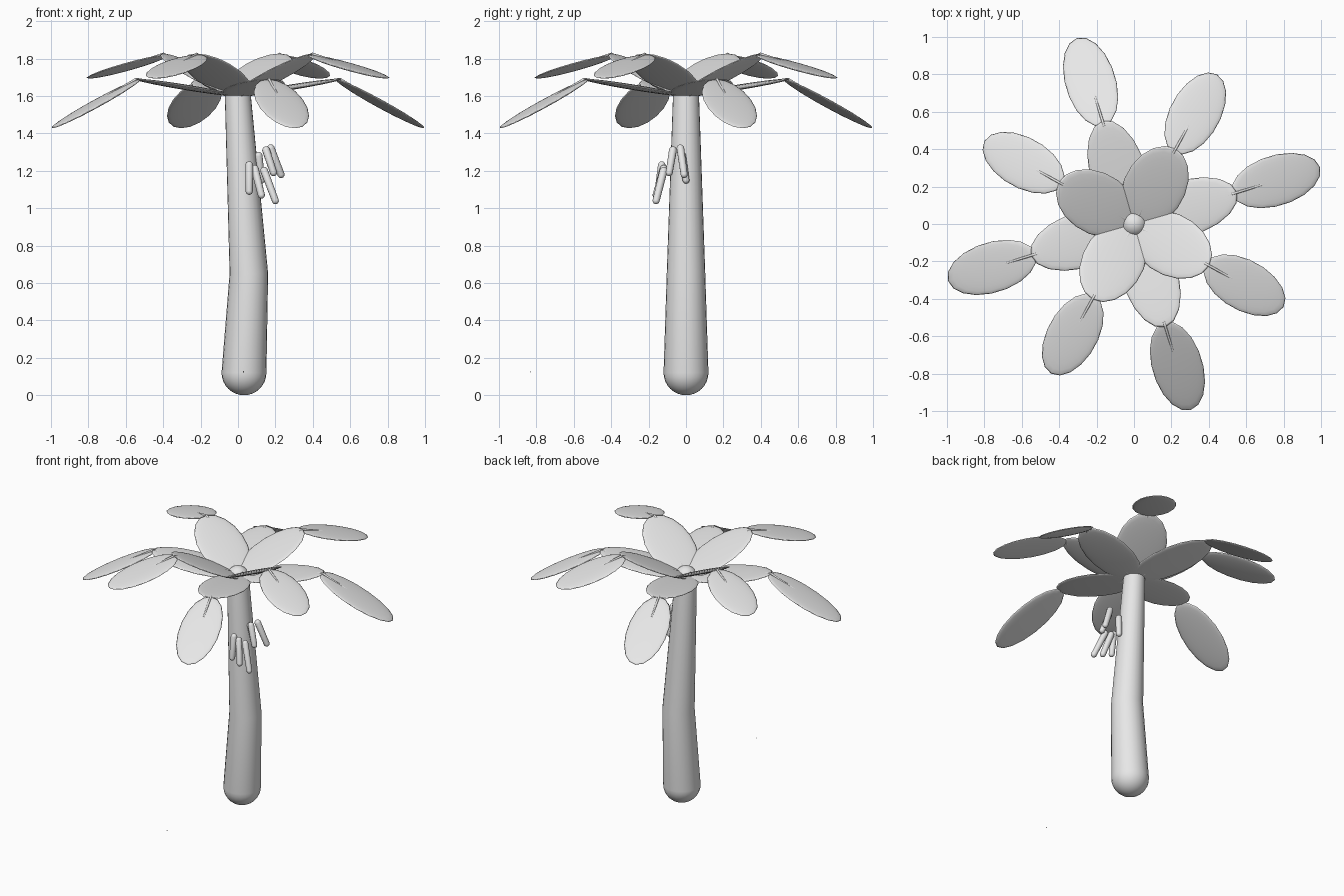
import bpy
import bmesh
import math
from mathutils import Vector, Matrix

cube = bpy.data.objects.get("Cube")
if cube:
    bpy.data.objects.remove(cube, do_unlink=True)

grey = bpy.data.materials.new("pale_grey")
grey.use_nodes = True
grey.diffuse_color = (0.8, 0.8, 0.8, 1)
grey.node_tree.nodes["Principled BSDF"].inputs["Base Color"].default_value = grey.diffuse_color


def finish(name, bm):
    """Turn a bmesh into a smooth shaded object."""
    bmesh.ops.recalc_face_normals(bm, faces=bm.faces)
    mesh = bpy.data.meshes.new(name)
    bm.to_mesh(mesh)
    bm.free()
    mesh.materials.append(grey)
    for poly in mesh.polygons:
        poly.use_smooth = True
    obj = bpy.data.objects.new(name, mesh)
    bpy.context.collection.objects.link(obj)
    return obj


def frame(direction):
    """Rotation taking local z along a direction."""
    return Vector(direction).to_track_quat('Z', 'Y').to_matrix().to_4x4()


def loft(name, stations, sides):
    """Closed tube through rings given as (centre, radius, rotation)."""
    bm = bmesh.new()
    rings = []
    for centre, radius, rot in stations:
        rings.append([bm.verts.new(centre + rot @ Vector(
            (radius * math.cos(a), radius * math.sin(a), 0)))
            for a in (math.tau * i / sides for i in range(sides))])
    for low, high in zip(rings, rings[1:]):
        for i in range(sides):
            j = (i + 1) % sides
            bm.faces.new((low[i], low[j], high[j], high[i]))
    bm.faces.new(rings[0])
    bm.faces.new(rings[-1])
    return finish(name, bm)


def capsule(name, points, radii, axis=None, sides=12, steps=5):
    """Tapered path with a rounded dome at each end."""
    points = [Vector(p) for p in points]
    axis = Vector(axis or points[-1] - points[0]).normalized()
    rot = frame(axis)
    angles = [math.pi / 2 * k / steps for k in range(1, steps + 1)]

    def dome(p, r, sign):
        return [(p + axis * sign * r * math.sin(a), max(r * math.cos(a), r * 0.02), rot)
                for a in angles]

    body = [(p, r, rot) for p, r in zip(points, radii)]
    return loft(name, dome(points[0], radii[0], -1)[::-1] + body
                + dome(points[-1], radii[-1], 1), sides)


def leaf(name, start, end, width, thickness=0.026):
    """Flattened ellipsoid stretched between two points, lying level across."""
    start, end = Vector(start), Vector(end)
    along = (end - start).normalized()
    across = Vector((0, 0, 1)).cross(along).normalized()
    up = along.cross(across)
    rot = Matrix((along, across, up)).transposed().to_4x4()
    size = Matrix.Diagonal(((end - start).length / 2 * 1.02, width / 2, thickness / 2, 1))
    half_step = Matrix.Rotation(math.pi / 18, 4, 'Z')
    bm = bmesh.new()
    bmesh.ops.create_uvsphere(bm, u_segments=18, v_segments=12, radius=1)
    bm.transform(Matrix.Translation((start + end) / 2) @ rot @ size @ half_step)
    return finish(name, bm)


# Trunk: bent, tapering, with a rounded foot and crown
capsule("trunk", [(0.032, 0, 0.12), (0.058, 0, 0.65), (0, 0, 1.59)],
        [0.12, 0.103, 0.07], axis=(0, 0, 1), sides=24, steps=8)


def frond(label, degrees, joint, tip, inner_width, outer_width):
    """Rising inner leaf with a stem, then a drooping outer leaf."""
    a = math.radians(degrees)

    def at(r, z):
        return Vector((r * math.cos(a), r * math.sin(a), z))

    base, mid, end = at(0, 1.6), at(*joint), at(*tip)
    leaf(label + "_inner_leaf", base, mid, inner_width)
    leaf(label + "_outer_leaf", mid + (base - mid) * 0.03, end, outer_width)
    capsule(label + "_stem", [base, mid], [0.012, 0.007], sides=8, steps=3)
    capsule(label + "_outer_stem", [mid, mid.lerp(end, 0.97)], [0.007, 0.004], sides=8, steps=3)


# Crown: four long low fronds and four short raised ones
for i in range(4):
    frond(f"low_frond_{i + 1}", 17 + 90 * i, (0.57, 1.69), (1.035, 1.43), 0.30, 0.27)
    frond(f"high_frond_{i + 1}", 61 + 90 * i, (0.455, 1.825), (0.91, 1.695), 0.33, 0.27)

# Hanging fruit: one lower and one upper bunch
fruit = [
    ((0.06, -0.13, 1.23), (0.06, -0.15, 1.09)),
    ((0.09, -0.12, 1.21), (0.125, -0.16, 1.07)),
    ((0.14, -0.12, 1.20), (0.20, -0.16, 1.04)),
    ((0.15, -0.07, 1.31), (0.19, -0.09, 1.19)),
    ((0.175, -0.03, 1.32), (0.23, -0.01, 1.18)),
    ((0.11, -0.02, 1.28), (0.125, 0.0, 1.15)),
]
for i, ends in enumerate(fruit):
    capsule(f"fruit_{i + 1}", ends, [0.021, 0.019], sides=10, steps=4)

# Tiny pebble on the front side
capsule("pebble", [(0.03, -0.83, 0.125), (0.03, -0.83, 0.127)], [0.003, 0.003], sides=6, steps=2)
